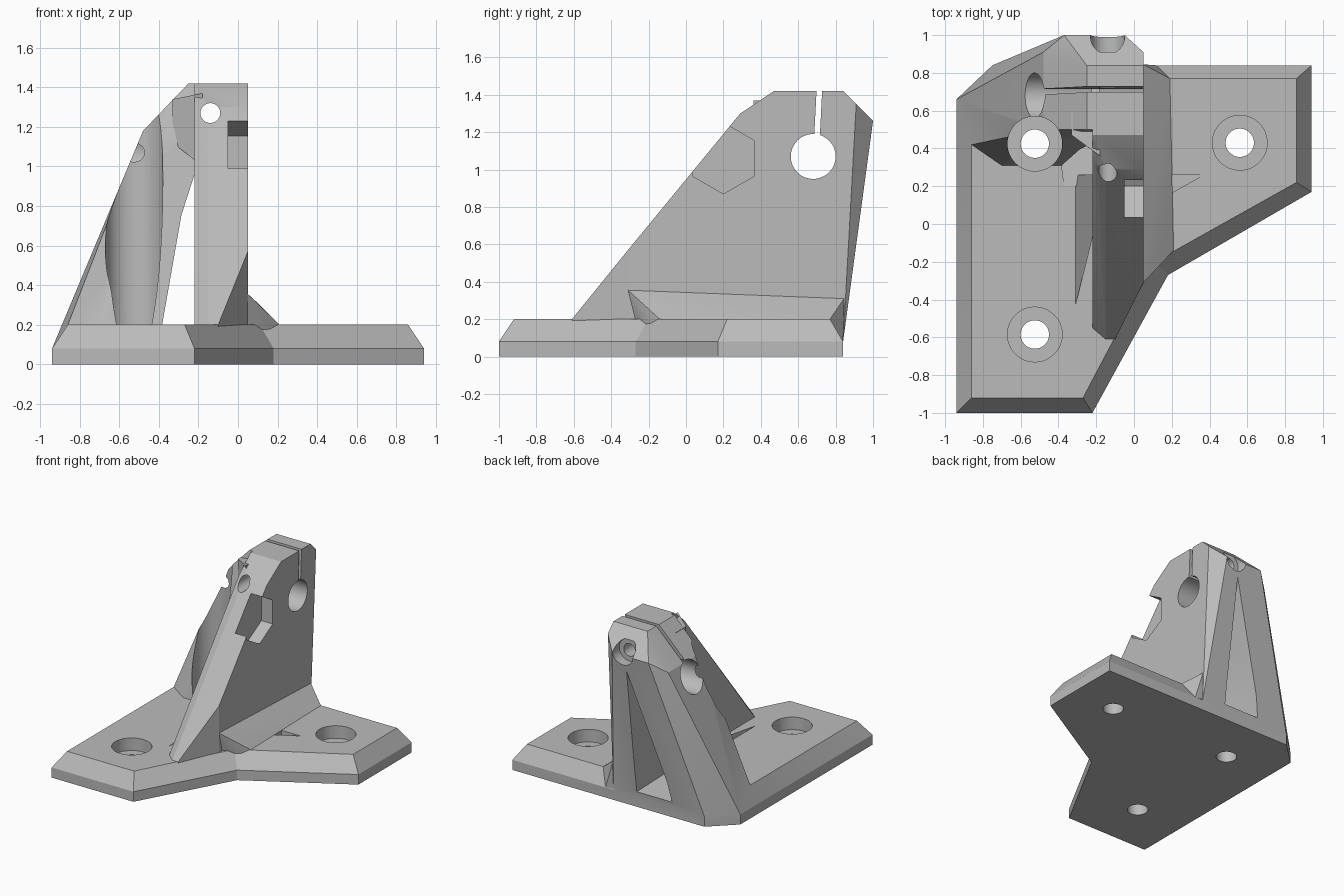
import bpy, bmesh, math
from mathutils import Matrix, Vector

old = bpy.data.objects.get("Cube")
if old:
    bpy.data.objects.remove(old, do_unlink=True)

grey = bpy.data.materials.new("plain grey")
grey.use_nodes = True
grey.diffuse_color = (0.5, 0.5, 0.5, 1)
grey.node_tree.nodes["Principled BSDF"].inputs["Base Color"].default_value = (0.5, 0.5, 0.5, 1)


def finish(name, bm):
    bmesh.ops.recalc_face_normals(bm, faces=bm.faces)
    mesh = bpy.data.meshes.new(name)
    bm.to_mesh(mesh)
    bm.free()
    mesh.materials.append(grey)
    obj = bpy.data.objects.new(name, mesh)
    bpy.context.collection.objects.link(obj)
    return obj


def hull(name, points):
    """Convex solid around the given corners."""
    bm = bmesh.new()
    for p in points:
        bm.verts.new(p)
    res = bmesh.ops.convex_hull(bm, input=bm.verts)
    loose = {g for g in res["geom_interior"] + res["geom_unused"] if isinstance(g, bmesh.types.BMVert)}
    bmesh.ops.delete(bm, geom=list(loose), context='VERTS')
    bmesh.ops.dissolve_limit(bm, angle_limit=0.01, verts=bm.verts, edges=bm.edges)
    return finish(name, bm)


def rod(name, start, end, radius, sides=48):
    """Cylinder or prism between two points."""
    a, b = Vector(start), Vector(end)
    bm = bmesh.new()
    turn = (b - a).to_track_quat('Z', 'Y').to_matrix().to_4x4()
    bmesh.ops.create_cone(bm, cap_ends=True, segments=sides, radius1=radius, radius2=radius,
                          depth=(b - a).length, matrix=Matrix.Translation((a + b) / 2) @ turn)
    return finish(name, bm)


def combine(target, other, operation):
    mod = target.modifiers.new("join", 'BOOLEAN')
    mod.operation, mod.object, mod.solver = operation, other, 'EXACT'
    bpy.context.view_layer.objects.active = target
    bpy.ops.object.modifier_apply(modifier=mod.name)
    bpy.data.objects.remove(other, do_unlink=True)


# Base plate with a sloped rim
rim = [(-.94, -1), (-.22, -1), (.18, -.27), (.94, .17), (.94, .84), (-.75, .84), (-.94, .66)]
inner = [(-.86, -.92), (-.27, -.92), (.11, -.20), (.86, .22), (.86, .77), (-.72, .77), (-.86, .63)]
bm = bmesh.new()
rings = [[bm.verts.new((x, y, z)) for x, y in ring]
         for ring, z in ((rim, 0), (rim, .08), (inner, .2))]
bm.faces.new(rings[0])
bm.faces.new(rings[2])
for low, high in zip(rings, rings[1:]):
    for i in range(len(low)):
        j = (i + 1) % len(low)
        bm.faces.new((low[i], low[j], high[j], high[i]))
bracket = finish("bracket", bm)

# Sloped slots in the plate beside the upright wall
for tri in ([(-.31, .26, .2), (-.31, -.43, .2), (-.14, .26, .05)],
            [(.37, .26, .2), (.1, .26, .1), (.1, .11, .1)]):
    combine(bracket, hull("slot", tri + [(x, y, .3) for x, y, z in tri]), 'DIFFERENCE')

# Leaning tower with the side leg
tower = hull("tower", [
    (-.90, .42, .1), (-.86, .42, .2), (-.70, .31, .2), (-.70, .31, .1), (.05, .31, .1), (.05, .31, .2),
    (-.94, .66, .08), (-.75, .84, .08), (.05, .84, .08), (.05, .845, .31), (.05, .91, 1.35),
    (-.05, 1, 1.26), (-.37, 1, 1.26), (-.48, .91, 1.18), (-.48, .5, 1.18),
    (-.25, .5, 1.42), (-.25, .84, 1.42), (.05, .84, 1.42), (.05, .5, 1.42)])

# Upright wall with the long front slope
wall = hull("wall", [
    (-.22, -.55, .2), (-.15, -.61, .2), (-.10, -.61, .2), (-.22, -.55, .1), (-.15, -.61, .1),
    (-.10, -.61, .1), (.05, -.31, .57), (.05, -.31, .1), (-.22, .33, 1.3), (-.15, .29, 1.3),
    (.05, .29, 1.3), (-.22, .47, 1.42), (.05, .47, 1.42), (-.22, .8, 1.42), (.05, .8, 1.42),
    (-.22, .8, .1), (.05, .8, .1)])

# Sloped foot along the wall
foot = hull("foot", [
    (.05, -.31, .355), (.11, -.20, .3), (.21, -.14, .2), (.19, .77, .2), (.05, .845, .31),
    (.12, .84, .08), (.21, -.14, .1), (.11, -.20, .1), (-.05, -.31, .355), (-.05, -.31, .1),
    (-.05, .84, .31), (-.05, .84, .1)])

# Shoulder beside the clamp screw
shoulder = hull("shoulder", [
    (x, y, z) for x, front, low, high in ((-.33, .47, 1.12, 1.34), (-.18, .36, 1.0, 1.37))
    for y in (front, .6) for z in (low, high)])

for part in (tower, wall, foot, shoulder):
    combine(bracket, part, 'UNION')

# Tapering opening between wall and side leg
opening = hull("opening", [(-.37, .2, .195), (-.222, .2, .195), (-.222, .2, .95),
                           (-.50, 1.05, .1), (-.14, 1.05, .1), (-.16, 1.05, 1.15)])
cutters = [opening]

# Mounting holes with clearance for the screw heads
for x, y in ((-.525, .425), (-.525, -.585), (.56, .43)):
    cutters.append(rod("head_clearance", (x, y, .1), (x, y, 1.6), .145))
    cutters.append(rod("mount_hole", (x, y, -.1), (x, y, .3), .075))

# Clamp bore, clamp slit, clamp screw hole and nut pocket
cutters.append(rod("clamp_bore", (-1, .68, 1.07), (.3, .68, 1.07), .12))
cutters.append(hull("clamp_slit", [(x, y + d, z) for x in (-1, .3)
                                   for y, z in ((.68, 1.07), (.702, 1.5)) for d in (0, .03)]))
cutters.append(rod("screw_hole", (-.14, 0, 1.27), (-.14, 1.2, 1.27), .05, 32))
cutters.append(rod("screw_recess", (-.14, .91, 1.27), (-.14, 1.2, 1.27), .09, 32))
cutters.append(hull("nut_pocket", [(x, .2 + .19 * math.sin(k * math.pi / 3), 1.06 + .19 * math.cos(k * math.pi / 3))
                                   for x in (-.05, .2) for k in range(6)]))
for cutter in cutters:
    combine(bracket, cutter, 'DIFFERENCE')

# Smooth bores, sharp edges
for o in bpy.context.selected_objects:
    o.select_set(False)
bracket.select_set(True)
bpy.context.view_layer.objects.active = bracket
bpy.ops.object.shade_smooth_by_angle(angle=math.radians(20))
